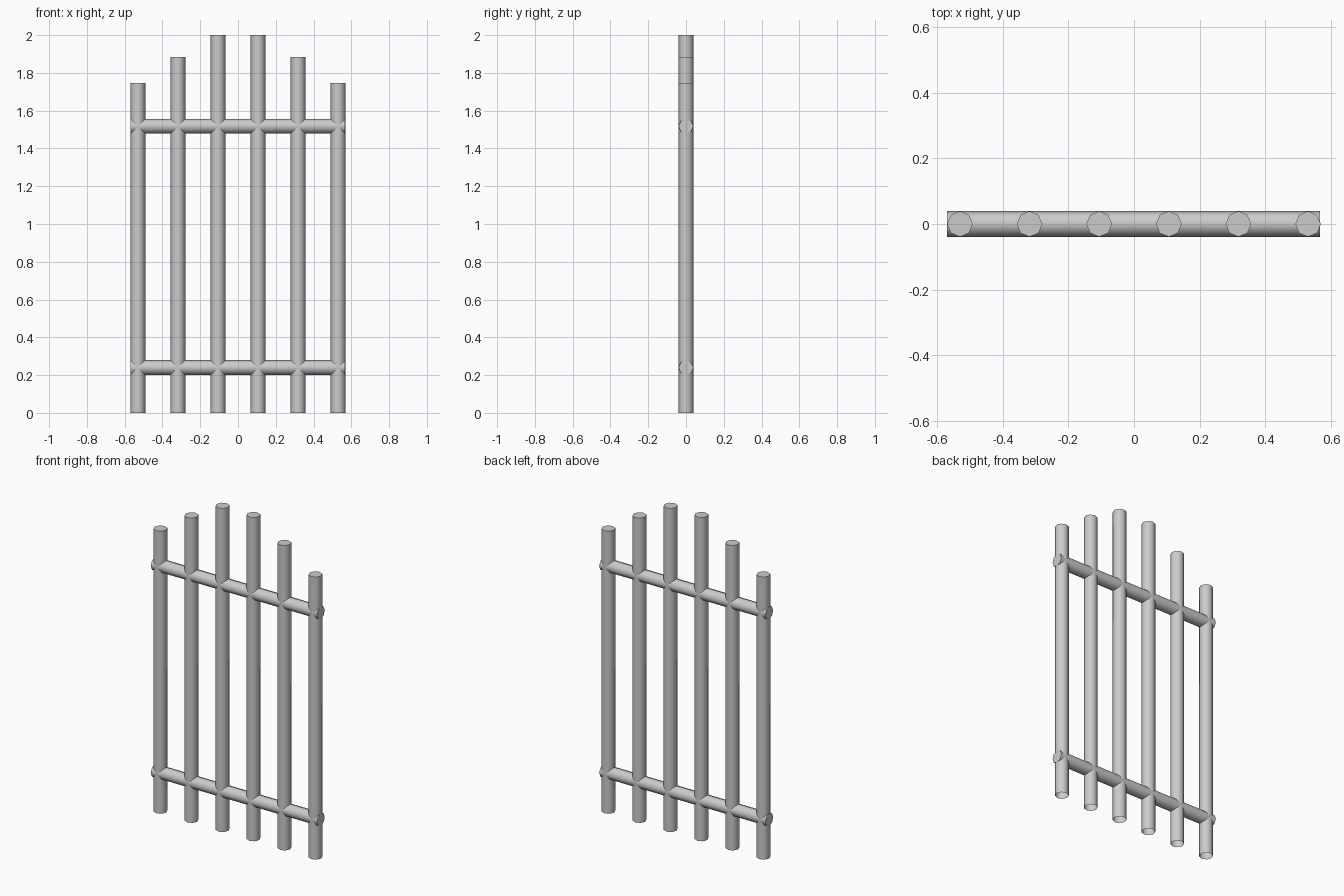
import bpy, bmesh
from math import radians
from mathutils import Matrix

if "Cube" in bpy.data.objects:
    bpy.data.objects.remove(bpy.data.objects["Cube"])

R = 0.039       # bar radius
SIDES = 8


def rod(name, length, matrix, open_bottom=False):
    """Eight-sided rod running from its origin along +z, then placed by matrix."""
    bm = bmesh.new()
    bmesh.ops.create_cone(bm, cap_ends=True, segments=SIDES, radius1=R,
                          radius2=R, depth=length,
                          matrix=Matrix.Translation((0, 0, length / 2)))
    if open_bottom:
        caps = [f for f in bm.faces if f.normal.z < -0.9]
        bmesh.ops.delete(bm, geom=caps, context='FACES_ONLY')
    bm.transform(matrix)
    mesh = bpy.data.meshes.new(name)
    bm.to_mesh(mesh)
    bm.free()
    ob = bpy.data.objects.new(name, mesh)
    bpy.context.collection.objects.link(ob)
    bpy.ops.object.select_all(action='DESELECT')
    ob.select_set(True)
    bpy.context.view_layer.objects.active = ob
    bpy.ops.object.shade_smooth_by_angle(angle=radians(60))
    return ob


# upright bars, stepped up towards the middle, mirrored left and right
for i, (x, height) in enumerate([(0.106, 2.0), (0.318, 1.884), (0.53, 1.746)]):
    for side, s in (("left", -1), ("right", 1)):
        rod(f"upright_bar_{side}_{i + 1}", height,
            Matrix.Translation((s * x, 0, 0)), open_bottom=True)

# two cross rails passing through the uprights
for name, z in (("lower_rail", 0.24), ("upper_rail", 1.518)):
    rod(name, 1.135, Matrix.Translation((-0.569, 0, z)) @ Matrix.Rotation(radians(90), 4, 'Y'))
